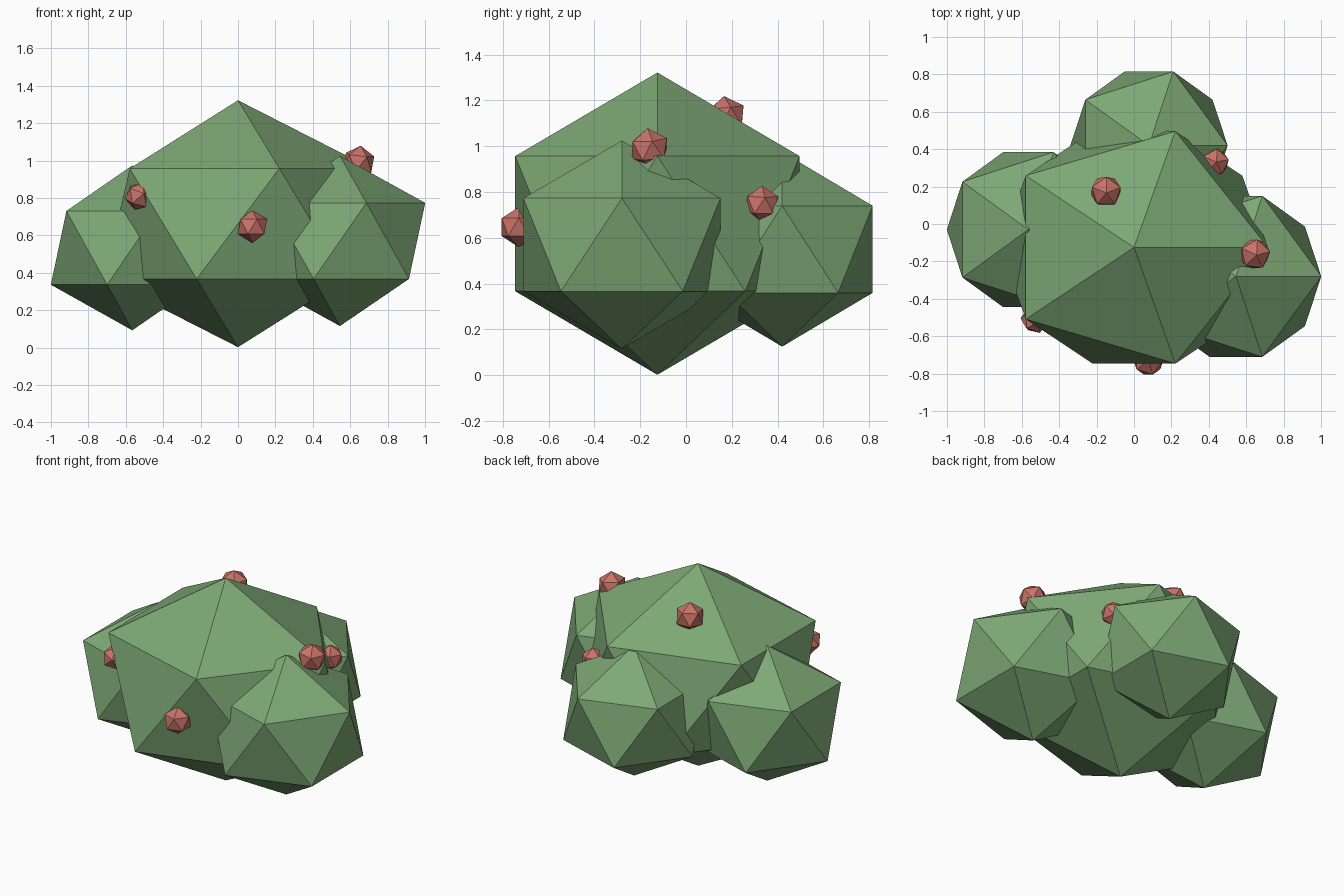
import bpy

# Remove the default cube
cube = bpy.data.objects.get("Cube")
if cube:
    bpy.data.objects.remove(cube, do_unlink=True)


def make_material(name, rgb):
    mat = bpy.data.materials.new(name)
    mat.use_nodes = True
    color = (*rgb, 1.0)
    mat.diffuse_color = color
    bsdf = mat.node_tree.nodes["Principled BSDF"]
    bsdf.inputs["Base Color"].default_value = color
    bsdf.inputs["Roughness"].default_value = 0.9
    return mat


leaf_green = make_material("leaf green", (0.205, 0.39, 0.178))
berry_red = make_material("berry red", (0.58, 0.17, 0.138))


def faceted_ball(name, center, radii, mat, rotation=(0, 0, 0)):
    """Flat-shaded twenty-sided ball stretched to the given radii."""
    bpy.ops.mesh.primitive_ico_sphere_add(
        subdivisions=1, radius=1, location=center, rotation=rotation)
    ball = bpy.context.object
    ball.name = name
    ball.scale = radii
    ball.data.materials.append(mat)
    bpy.ops.object.shade_flat()
    return ball


# Leaf clumps: one large centre clump with three smaller ones around it
clumps = {
    "main_foliage": ((0, -0.125, 0.662), (0.80, 0.73, 0.66)),
    "left_foliage": ((0.545, -0.28, 0.57), (0.51, 0.506, 0.455)),
    "right_foliage": ((-0.565, -0.03, 0.533), (0.487, 0.487, 0.441)),
    "back_foliage": ((0.08, 0.42, 0.55), (0.47, 0.465, 0.425)),
}
for name, (center, radii) in clumps.items():
    faceted_ball(name, center, radii, leaf_green)

# Berries half sunk into the leaves
berries = {
    "front_berry": ((0.077, -0.73, 0.647), 0.088, (0, 0, 0)),
    "front_right_berry": ((-0.53, -0.51, 0.81), 0.078, (0.2, 0.3, 0)),
    "left_berry": ((0.645, -0.16, 0.99), 0.09, (0.1, 0.1, 0.2)),
    "top_berry": ((-0.15, 0.175, 1.13), 0.09, (0.1, 0, 0.3)),
    "back_left_berry": ((0.433, 0.33, 0.748), 0.08, (0, 0.1, 0.2)),
}
for name, (center, radius, turn) in berries.items():
    faceted_ball(name, center, (radius,) * 3, berry_red, turn)
